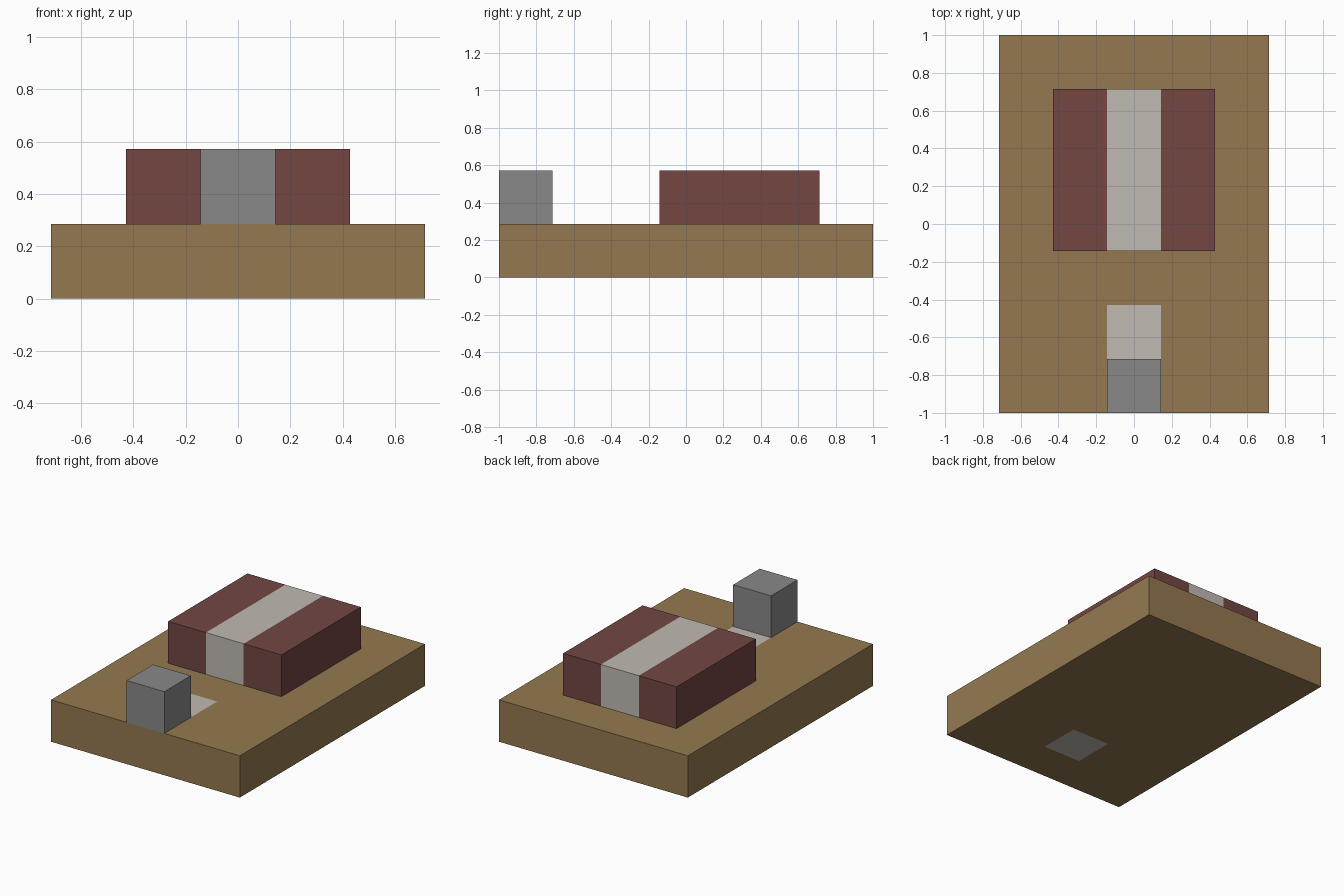
import bpy
import bmesh
from mathutils import Vector

cube = bpy.data.objects.get("Cube")
if cube:
    bpy.data.objects.remove(cube, do_unlink=True)

U = 2 / 7  # one block unit


def material(name, *srgb):
    lin = [((c / 255 + 0.055) / 1.055) ** 2.4 for c in srgb] + [1.0]
    mat = bpy.data.materials.new(name)
    mat.use_nodes = True
    mat.diffuse_color = lin
    bsdf = mat.node_tree.nodes["Principled BSDF"]
    bsdf.inputs["Base Color"].default_value = lin
    bsdf.inputs["Roughness"].default_value = 0.8
    return mat


tan = material("tan", 148, 121, 80)
red = material("dark red", 115, 70, 66)
pale = material("pale grey", 192, 186, 178)
grey = material("mid grey", 138, 137, 137)


def box(name, low, high, main, accent=None, cuts=(), rule=None):
    """Box between two corners in block units; cuts are (axis, position),
    and faces whose centre meets the rule take the accent material."""
    low, high = Vector(low), Vector(high)
    bm = bmesh.new()
    bmesh.ops.create_cube(bm, size=1)
    for v in bm.verts:
        v.co = Vector(h if c > 0 else l for l, h, c in zip(low, high, v.co))
    for axis, pos in cuts:
        point, normal = Vector(), Vector()
        point[axis], normal[axis] = pos, 1
        bmesh.ops.bisect_plane(bm, geom=bm.verts[:] + bm.edges[:] + bm.faces[:],
                               plane_co=point, plane_no=normal)
    for f in bm.faces:
        if rule and rule(f.calc_center_median(), f.normal):
            f.material_index = 1
    bmesh.ops.scale(bm, vec=(U, U, U), verts=bm.verts)
    bmesh.ops.recalc_face_normals(bm, faces=bm.faces)
    mesh = bpy.data.meshes.new(name)
    bm.to_mesh(mesh)
    bm.free()
    for mat in (main, accent):
        if mat:
            mesh.materials.append(mat)
    obj = bpy.data.objects.new(name, mesh)
    bpy.context.collection.objects.link(obj)
    return obj


# Base slab with a pale square inlaid through it, behind the post
box("base", (-2.5, -3.5, 0), (2.5, 3.5, 1), tan, pale,
    cuts=[(0, -0.5), (0, 0.5), (1, -2.5), (1, -1.5)],
    rule=lambda c, n: abs(c.x) < 0.5 and -2.5 < c.y < -1.5 and abs(n.z) > 0.5)

# Raised block with a pale stripe over its middle
box("striped_block", (-1.5, -0.5, 1), (1.5, 2.5, 2), red, pale,
    cuts=[(0, -0.5), (0, 0.5)],
    rule=lambda c, n: abs(c.x) < 0.5)

# Small post at the front edge
box("front_post", (-0.5, -3.5, 1), (0.5, -2.5, 2), grey)
